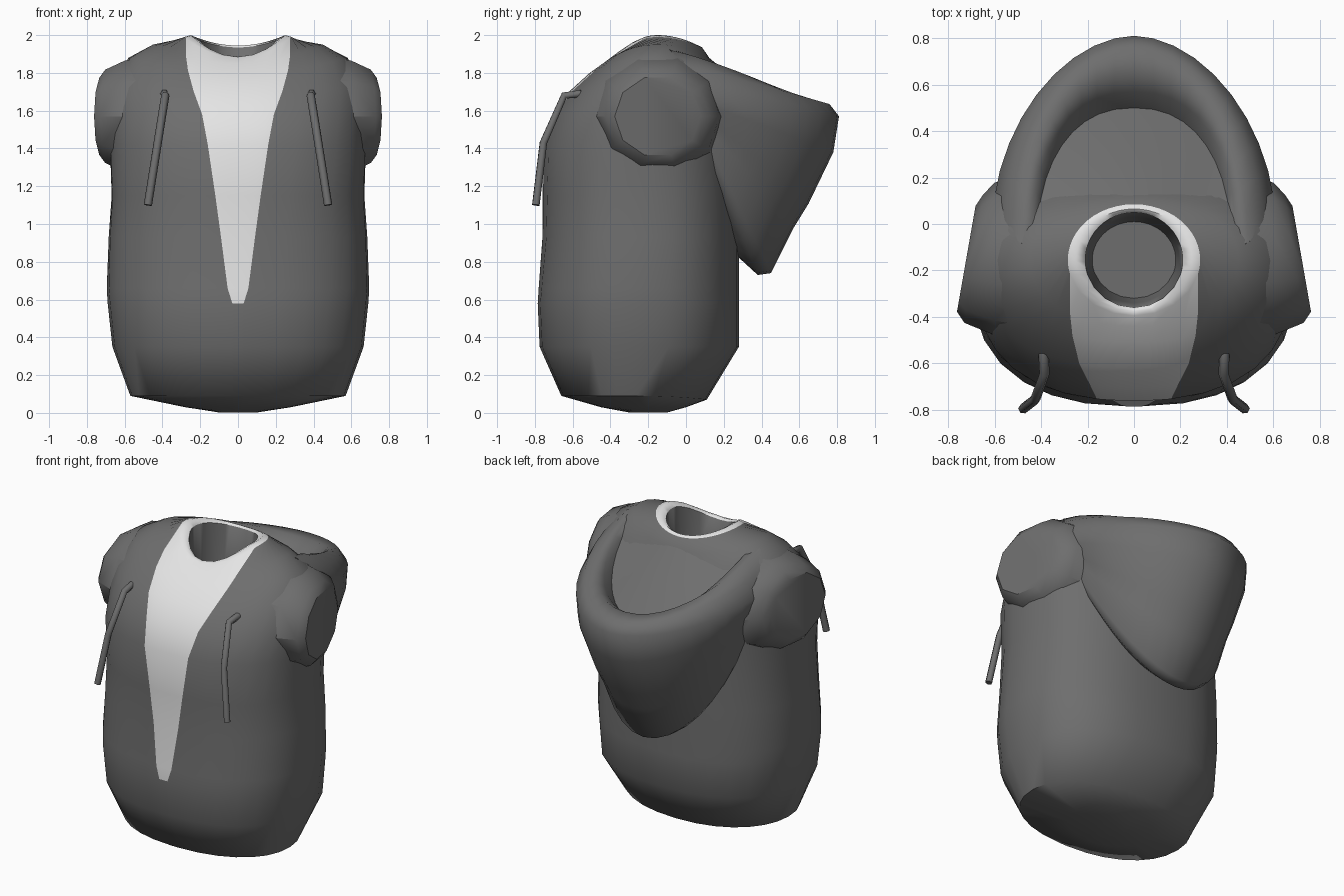
import bpy, bmesh, math

if "Cube" in bpy.data.objects:
    bpy.data.objects.remove(bpy.data.objects["Cube"])


def material(name, v):
    m = bpy.data.materials.new(name)
    m.diffuse_color = (v, v, v, 1)
    m.use_nodes = True
    m.node_tree.nodes["Principled BSDF"].inputs["Base Color"].default_value = m.diffuse_color
    return m


CHARCOAL = material("charcoal_cloth", 0.155)
WHITE = material("white_shirt", 0.78)


def spow(v, e):
    return math.copysign(abs(v) ** e, v)


def loft(name, rings, ring_closed=True, loop_rings=False, caps=None, light=None, angle=55):
    """Skin a list of point rings; light(ring, column) picks the white faces."""
    bm = bmesh.new()
    vs = [[bm.verts.new(p) for p in r] for r in rings]
    n = len(rings[0])
    for i in range(len(vs) - (0 if loop_rings else 1)):
        a, b = vs[i], vs[(i + 1) % len(vs)]
        for j in range(n if ring_closed else n - 1):
            k = (j + 1) % n
            f = bm.faces.new((a[j], a[k], b[k], b[j]))
            if light and light(i, j):
                f.material_index = 1
    if caps == "rings":
        for r in (vs[0], vs[-1]):
            bm.faces.new(r)
    elif caps == "ends":
        for j in (0, n - 1):
            bm.faces.new([r[j] for r in vs])
    bmesh.ops.recalc_face_normals(bm, faces=bm.faces)
    me = bpy.data.meshes.new(name)
    bm.to_mesh(me)
    bm.free()
    me.materials.append(CHARCOAL)
    me.materials.append(WHITE)
    for p in me.polygons:
        p.use_smooth = True
    me.set_sharp_from_angle(angle=math.radians(angle))
    ob = bpy.data.objects.new(name, me)
    bpy.context.collection.objects.link(ob)
    return ob


# Torso: half width, front y, back y, z at front / side / back, shirt half width, roundness
TORSO = [
    (.28, -.45, .00, .03, .03, .03, .03, 2.0),
    (.57, -.66, .11, .09, .09, .07, .03, 2.2),
    (.665, -.775, .28, .35, .35, .35, .03, 2.4),
    (.69, -.785, .28, .58, .58, .58, .03, 2.4),
    (.695, -.78, .28, .66, .66, .66, .055, 2.4),
    (.685, -.76, .28, .93, .93, .93, .09, 2.4),
    (.67, -.76, .28, 1.15, 1.15, 1.15, .12, 2.4),
    (.68, -.76, .28, 1.42, 1.42, 1.42, .16, 2.4),
    (.68, -.70, .28, 1.58, 1.58, 1.55, .19, 2.4),
    (.665, -.62, .24, 1.70, 1.73, 1.66, .235, 2.3),
    (.58, -.51, .18, 1.80, 1.88, 1.77, .265, 2.2),
    (.45, -.44, .13, 1.85, 1.95, 1.87, .275, 2.1),
    (.285, -.395, .085, 1.88, 1.99, 1.935, .275, 2.0),
    (.25, -.375, .065, 1.885, 2.0, 1.945, .24, 2.0),
    (.21, -.36, .05, 1.875, 1.975, 1.935, .20, 2.0),
    (.195, -.34, .03, 1.70, 1.72, 1.70, .185, 2.0),
    (.18, -.32, .01, 1.55, 1.55, 1.55, .17, 2.0),
]
PANEL, REST = 4, 14     # columns per side: shirt panel, then jacket


def torso_ring(hw, yf, yb, zf, zs, zb, pw, p):
    e = 2 / p
    edge = math.asin((pw / hw) ** (1 / e))
    half = [edge * i / PANEL for i in range(PANEL)]
    half += [edge + (math.pi - edge) * i / REST for i in range(REST + 1)]
    angles = half + [-a for a in half[-2:0:-1]]
    cy, ry, pts = (yf + yb) / 2, (yb - yf) / 2, []
    for t in angles:
        c = math.cos(t)
        z = zs + ((zf if c > 0 else zb) - zs) * c * c
        pts.append((hw * spow(math.sin(t), e), cy - ry * spow(c, e), z))
    return pts


COLS = 2 * (PANEL + REST)
BASE = [(.1 * x, -.2 + .1 * y, .002) for x, y in
        [(math.sin(2 * math.pi * i / COLS), -math.cos(2 * math.pi * i / COLS)) for i in range(COLS)]]


def is_shirt(i, j):
    in_panel = j < PANEL or j >= COLS - PANEL
    return (in_panel and 4 <= i <= 12) or i in (13, 14)


loft("jacket_torso", [BASE] + [torso_ring(*r) for r in TORSO], caps="rings", light=is_shirt)

# Hood: half width, y at ends, y at back, z at ends, z at back, roundness
HOOD = [
    (.27, -.15, .08, 1.94, 1.915, 2.0),
    (.36, -.15, .28, 1.94, 1.75, 2.1),
    (.42, -.12, .50, 1.92, 1.52, 2.3),
    (.44, -.10, .57, 1.93, 1.60, 2.3),
    (.49, -.08, .65, 1.92, 1.65, 2.1),
    (.56, -.03, .76, 1.84, 1.635, 1.9),
    (.61, .00, .81, 1.72, 1.57, 1.85),
    (.60, .00, .78, 1.66, 1.38, 1.9),
    (.56, .00, .65, 1.62, 1.11, 2.0),
    (.55, .00, .57, 1.60, .98, 2.0),
    (.55, .00, .45, 1.60, .74, 2.0),
    (.54, .00, .38, 1.58, .73, 2.0),
    (.48, -.02, .26, 1.58, .84, 2.0),
]
rings = []
for hw, y0, yb, z0, zb, p in HOOD:
    pts = []
    for i in range(21):
        t = math.pi * i / 20
        s = max(0.0, math.sin(t))
        pts.append((hw * spow(math.cos(t), 2 / p), y0 + (yb - y0) * s ** (2 / p), z0 + (zb - z0) * s ** 1.15))
    rings.append(pts)
loft("hood", rings, ring_closed=False, loop_rings=True, caps="ends", angle=65)

# Sleeve stumps: x, radius
for side, label in ((-1, "left"), (1, "right")):
    rings = []
    for x, r in ((.45, .34), (.60, .31), (.69, .26), (.722, .215)):
        ring = []
        for i in range(10):
            a = 2 * math.pi * i / 10
            # outer end leans slightly toward the front
            ring.append((side * (x - .04 * math.cos(a) * (x > .65)),
                         -.15 + 1.06 * r * math.cos(a), 1.57 + r * math.sin(a)))
        rings.append(ring)
    loft("sleeve_stump_" + label, rings, caps="rings", angle=35)

# Drawstrings
for side, label in ((-1, "left"), (1, "right")):
    cu = bpy.data.curves.new("drawstring_" + label, "CURVE")
    cu.dimensions = "3D"
    cu.bevel_depth = .022
    cu.bevel_resolution = 1
    cu.use_fill_caps = True
    path = [(.39, -.555, 1.69), (.385, -.645, 1.68), (.425, -.755, 1.43), (.477, -.795, 1.10)]
    sp = cu.splines.new("POLY")
    sp.points.add(len(path) - 1)
    for pt, (x, y, z) in zip(sp.points, path):
        pt.co = (side * x, y, z, 1)
    cu.materials.append(CHARCOAL)
    bpy.context.collection.objects.link(bpy.data.objects.new("drawstring_" + label, cu))
